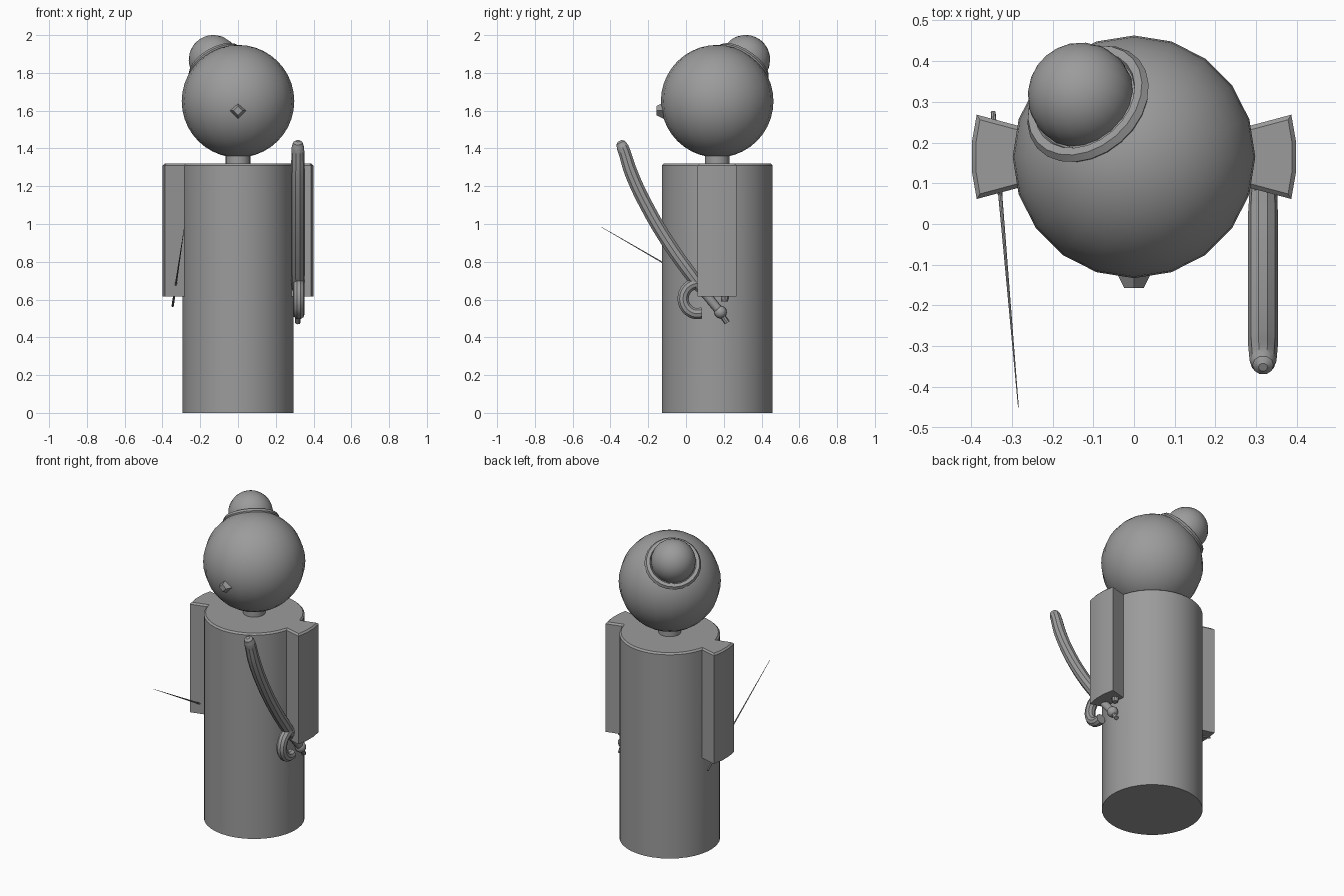
import bpy, bmesh, math
from mathutils import Vector

cube = bpy.data.objects.get("Cube")
if cube:
    bpy.data.objects.remove(cube, do_unlink=True)

grey = bpy.data.materials.new("plain_grey")
grey.use_nodes = True
colour = (0.33, 0.33, 0.33, 1)
grey.diffuse_color = colour
grey.node_tree.nodes["Principled BSDF"].inputs["Base Color"].default_value = colour

CY = 0.165        # body axis position in y
TOP = 1.32        # shoulder height
ARM_END = 0.615   # underside of the arms
BODY_R, ARM_R, HEAD_R = 0.294, 0.4, 0.298
HEAD = Vector((0, CY, 1.65))


def finish(name, smooth=True):
    ob = bpy.context.object
    ob.name = ob.data.name = name
    ob.data.materials.clear()
    ob.data.materials.append(grey)
    if smooth:
        bpy.ops.object.shade_smooth_by_angle(angle=math.radians(35))
    return ob


def ball(name, centre, radius, segments=20, rings=20):
    bpy.ops.mesh.primitive_uv_sphere_add(segments=segments, ring_count=rings,
                                         radius=radius, location=centre)
    return finish(name)


def rod(name, start, end, r1, r2, sides=12, smooth=True):
    start, end = Vector(start), Vector(end)
    axis = end - start
    bpy.ops.mesh.primitive_cone_add(vertices=sides, radius1=r1, radius2=r2,
                                    depth=axis.length, location=(start + end) / 2,
                                    rotation=axis.to_track_quat('Z', 'Y').to_euler())
    return finish(name, smooth)


def tube(name, points, depth):
    """Smooth tube through (x, y, z, relative radius) points."""
    cu = bpy.data.curves.new(name, 'CURVE')
    cu.dimensions = '3D'
    cu.bevel_depth, cu.bevel_resolution = depth, 3
    cu.resolution_u, cu.use_fill_caps = 6, True
    sp = cu.splines.new('BEZIER')
    sp.bezier_points.add(len(points) - 1)
    for bp, (x, y, z, r) in zip(sp.bezier_points, points):
        bp.co, bp.radius = (x, y, z), r
        bp.handle_left_type = bp.handle_right_type = 'AUTO'
    ob = bpy.data.objects.new(name, cu)
    bpy.context.collection.objects.link(ob)
    bpy.ops.object.select_all(action='DESELECT')
    ob.select_set(True)
    bpy.context.view_layer.objects.active = ob
    bpy.ops.object.convert(target='MESH')
    return finish(name)


# Body: round column with arms extruded outwards from its upper sides
bm = bmesh.new()
SIDES = 36
rings = []
for z in (0, ARM_END, TOP):
    angles = [math.tau * (i + 0.5) / SIDES for i in range(SIDES)]
    rings.append([bm.verts.new((BODY_R * math.cos(a), BODY_R * math.sin(a), z)) for a in angles])
for low, high in zip(rings, rings[1:]):
    for i in range(SIDES):
        j = (i + 1) % SIDES
        bm.faces.new((low[i], low[j], high[j], high[i]))
bm.faces.new(rings[0][::-1])
bm.faces.new(rings[-1])
bm.normal_update()
for side in (1, -1):
    patch = []
    for f in bm.faces:
        c = f.calc_center_median()
        if c.z > ARM_END + 0.01 and c.x * side > BODY_R * 0.95:
            patch.append(f)
    out = bmesh.ops.extrude_face_region(bm, geom=patch)
    for v in out["geom"]:
        if isinstance(v, bmesh.types.BMVert):
            v.co.x *= ARM_R / BODY_R
            v.co.y *= ARM_R / BODY_R
    stale = [f for f in patch if f.is_valid]
    if stale:
        bmesh.ops.delete(bm, geom=stale, context='FACES')
bmesh.ops.recalc_face_normals(bm, faces=bm.faces[:])
bm.normal_update()


def up_count(e):
    return sum(f.normal.z > 0.9 for f in e.link_faces)


bmesh.ops.dissolve_edges(bm, edges=[e for e in bm.edges if up_count(e) == 2], use_verts=False)
bm.normal_update()
rim = [e for e in bm.edges if up_count(e) == 1]
bmesh.ops.bevel(bm, geom=rim, offset=0.01, segments=1, affect='EDGES')
mesh = bpy.data.meshes.new("body_with_arms")
bm.to_mesh(mesh)
bm.free()
body = bpy.data.objects.new("body_with_arms", mesh)
body.location.y = CY
bpy.context.collection.objects.link(body)
bpy.ops.object.select_all(action='DESELECT')
body.select_set(True)
bpy.context.view_layer.objects.active = body
finish("body_with_arms")

# Neck, head and nose
rod("neck", (0, CY, TOP - 0.02), (0, CY, TOP + 0.1), 0.065, 0.065, 24)
ball("head", HEAD, HEAD_R)
rod("nose", (0, -0.11, 1.6), (0, -0.157, 1.6), 0.048, 0.024, 4, smooth=False)

# Hair bun with its band, tilted to the back of the head
tilt = Vector((-0.44, 0.507, 0.743)).normalized()
turn = tilt.to_track_quat('Z', 'Y').to_euler()
bun = ball("hair_bun", HEAD + tilt * 0.296, 0.131)
bun.rotation_euler = turn
bpy.ops.mesh.primitive_torus_add(major_segments=24, minor_segments=6, major_radius=0.146,
                                 minor_radius=0.02, location=HEAD + tilt * 0.257, rotation=turn)
finish("hair_band")

# Thin wand under the right arm
wand_end, wand_tip = Vector((-0.346, 0.275, 0.565)), Vector((-0.284, -0.45, 0.985))
grip = wand_end.lerp(wand_tip, 0.28)
rod("wand_handle", wand_end, grip, 0.006, 0.006, 8)
rod("wand_shaft", grip, wand_tip, 0.005, 0.001, 8)

# Curved club under the left arm, with hooked guard and pommel
X = 0.317
tube("curved_club", [(X, -0.352, 1.44, 0.3), (X, -0.347, 1.43, 0.7), (X, -0.335, 1.405, 0.9),
                     (X, -0.29, 1.27, 1), (X, -0.2, 1.08, 1), (X, -0.08, 0.88, 1),
                     (X, 0.02, 0.74, 1), (X, 0.08, 0.66, 0.9)], 0.037)
hook = []
for k in range(9):
    a = math.radians(70 + 27 * k)
    hook.append((X + 0.005, 0.063 + 0.078 * math.cos(a), 0.605 + 0.08 * math.sin(a), 1))
tube("guard_front", hook, 0.031)
tube("guard_back", [(X, 0.08, 0.66, 1), (X, 0.16, 0.66, 1), (X, 0.205, 0.625, 1),
                    (X, 0.205, 0.59, 0.7)], 0.024)
rod("club_grip", (X, 0.07, 0.67), (X, 0.185, 0.53), 0.026, 0.022)
ball("pommel", (X, 0.183, 0.533), 0.033, 12, 8)
rod("pommel_tip", (X, 0.185, 0.525), (X, 0.218, 0.477), 0.014, 0.014, 8)
